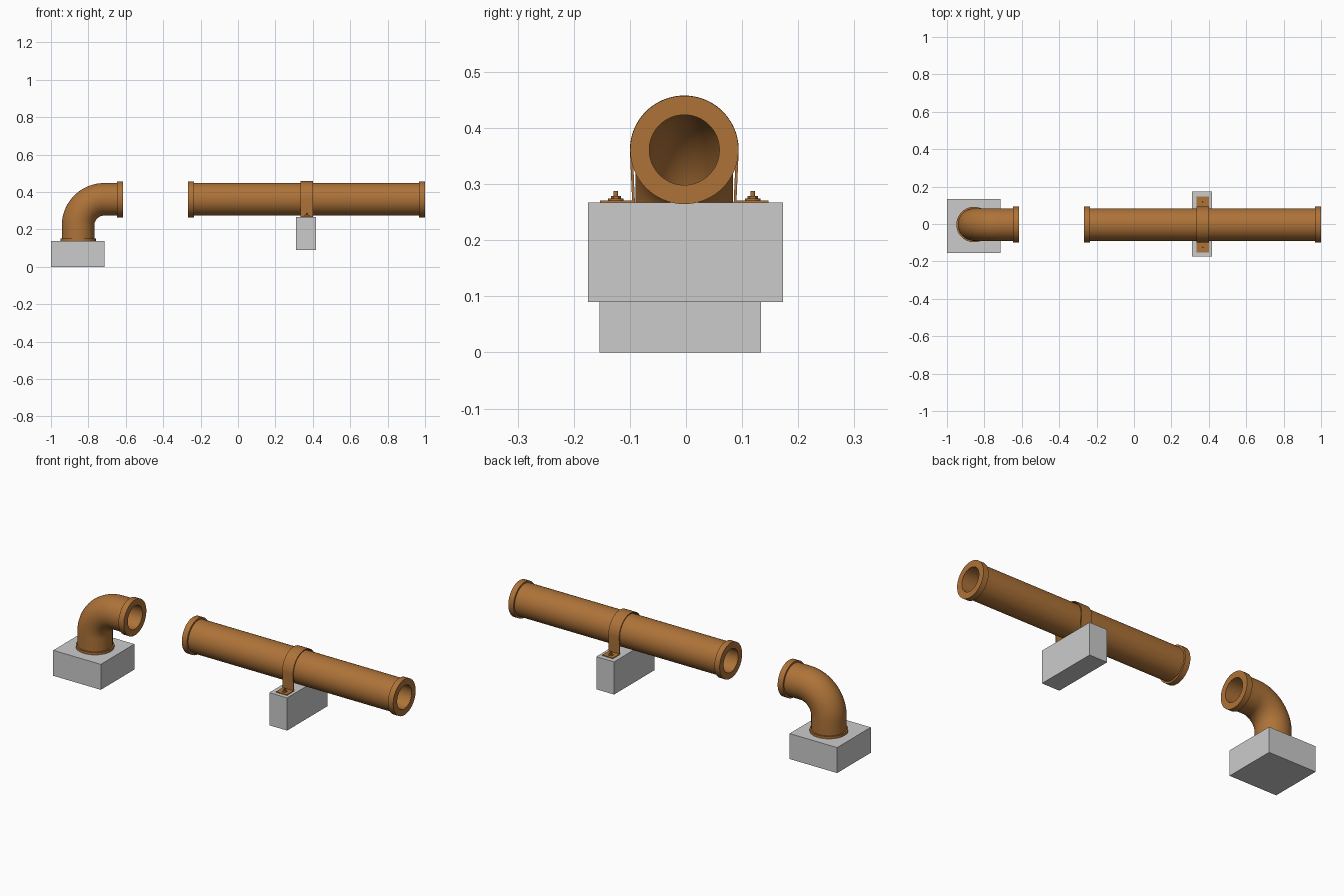
import bpy, bmesh
from math import sin, cos, pi
from mathutils import Vector

if "Cube" in bpy.data.objects:
    bpy.data.objects.remove(bpy.data.objects["Cube"])

CY, CZ = -0.003, 0.361            # pipe axis
R, RF, RI = 0.087, 0.0965, 0.0625  # pipe, flange and bore radii
SIDES = 64

copper = bpy.data.materials.new("copper")
copper.diffuse_color = (0.42, 0.17, 0.04, 1)
copper.use_nodes = True
copper.node_tree.nodes["Principled BSDF"].inputs["Base Color"].default_value = copper.diffuse_color


def finish(name, bm, mat=None, smooth=True):
    bmesh.ops.recalc_face_normals(bm, faces=bm.faces)
    me = bpy.data.meshes.new(name)
    bm.to_mesh(me)
    bm.free()
    ob = bpy.data.objects.new(name, me)
    bpy.context.collection.objects.link(ob)
    if mat:
        me.materials.append(mat)
    if smooth:
        bpy.ops.object.select_all(action='DESELECT')
        ob.select_set(True)
        bpy.context.view_layer.objects.active = ob
        bpy.ops.object.shade_smooth_by_angle(angle=0.6)
    return ob


def box(name, x0, x1, y0, y1, z0, z1):
    bm = bmesh.new()
    bmesh.ops.create_cube(bm, size=1)
    for v in bm.verts:
        v.co = ((x0 + x1) / 2 + v.co.x * (x1 - x0),
                (y0 + y1) / 2 + v.co.y * (y1 - y0),
                (z0 + z1) / 2 + v.co.z * (z1 - z0))
    return finish(name, bm, smooth=False)


def tube(name, stations):
    """Closed wall from rings (centre, in-plane normal, radius); y is the other ring axis."""
    bm = bmesh.new()
    rings = []
    for c, n, r in stations:
        rings.append([bm.verts.new(c + r * (cos(a) * n + sin(a) * Vector((0, 1, 0))))
                      for a in (2 * pi * i / SIDES for i in range(SIDES))])
    for A, B in zip(rings, rings[1:] + rings[:1]):
        for i in range(SIDES):
            j = (i + 1) % SIDES
            bm.faces.new((A[i], A[j], B[j], B[i]))
    return finish(name, bm, copper)


# Concrete blocks
box("elbow_block", -1, -0.715, -0.154, 0.134, 0, 0.138)
box("pipe_block", 0.31, 0.417, -0.175, 0.173, 0.09, 0.267)

# Straight pipe with a flange at each end
up = Vector((0, 0, 1))
prof = [(-0.267, RI), (-0.267, RF), (-0.236, RF), (-0.236, R),
        (0.969, R), (0.969, RF), (1, RF), (1, RI)]
tube("straight_pipe", [(Vector((x, CY, CZ)), up, r) for x, r in prof])

# Elbow: flanged foot, quarter bend, flanged mouth
EX, BEND = -0.855, 0.14
left = Vector((-1, 0, 0))
low = lambda z, r: (Vector((EX, CY, z)), left, r)
mouth = lambda x, r: (Vector((x, CY, CZ)), up, r)
centre = Vector((EX + BEND, CY, CZ - BEND))


def bend(r):
    out = []
    for i in range(25):
        a = pi / 2 * i / 24
        n = Vector((-cos(a), 0, sin(a)))
        out.append((centre + BEND * n, n, r))
    return out


tube("elbow_pipe",
     [low(0.125, RI), low(0.125, RF - 0.002), low(0.151, RF - 0.002), low(0.151, R)]
     + bend(R)
     + [mouth(-0.647, R), mouth(-0.647, RF), mouth(-0.615, RF), mouth(-0.615, RI)]
     + bend(RI)[::-1])

# Strap: feet, legs and half ring, as an outer and inner outline
SX0, SX1, ZB, T = 0.335, 0.4, 0.267, 0.004


def outline(r, z, leg):
    arc = [(r * cos(pi * i / 40), CZ + r * sin(pi * i / 40)) for i in range(41)]
    return [(0.15, z), (leg, z)] + arc + [(-leg, z), (-0.15, z)]


outer, inner = outline(0.097, ZB + T, 0.093), outline(0.092, ZB, 0.088)
bm = bmesh.new()
rows = [[[bm.verts.new((x, CY + y, z)) for x in (SX0, SX1)] for y, z in o]
        for o in (outer, inner)]
o, n = rows
for i in range(len(o) - 1):
    (a, b), (c, d) = o[i], o[i + 1]
    (e, f), (g, h) = n[i], n[i + 1]
    for q in ((a, b, d, c), (e, g, h, f), (a, c, g, e), (b, f, h, d)):
        bm.faces.new(q)
for k in (0, -1):
    bm.faces.new((o[k][0], o[k][1], n[k][1], n[k][0]))
finish("strap", bm, copper)


# Bolts: washer, hex nut and stud on each foot
def disc(name, y, r, z0, z1, seg):
    bm = bmesh.new()
    bmesh.ops.create_cone(bm, cap_ends=True, segments=seg, radius1=r, radius2=r, depth=z1 - z0)
    bmesh.ops.translate(bm, verts=bm.verts, vec=(0.367, y, (z0 + z1) / 2))
    finish(name, bm, copper)


for side, y in (("front", CY - 0.122), ("back", CY + 0.122)):
    disc(side + "_washer", y, 0.014, 0.271, 0.274, 24)
    disc(side + "_nut", y, 0.009, 0.274, 0.279, 6)
    disc(side + "_stud", y, 0.004, 0.267, 0.288, 16)
